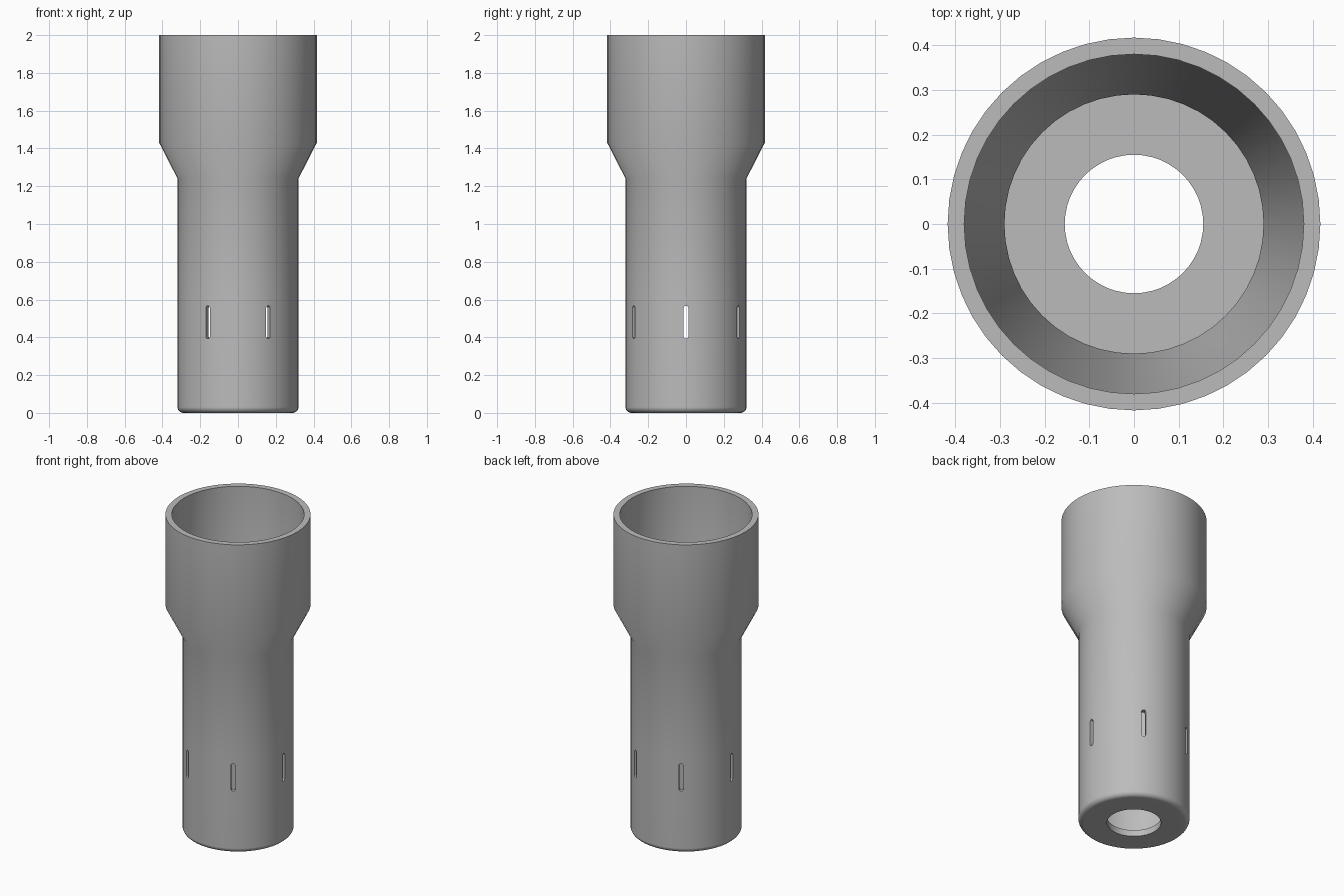
import bpy
import bmesh
from math import cos, sin, pi, radians
from mathutils import Matrix, Vector

if "Cube" in bpy.data.objects:
    bpy.data.objects.remove(bpy.data.objects["Cube"], do_unlink=True)

SEGMENTS = 48

grey = bpy.data.materials.new("plain grey")
grey.use_nodes = True
colour = (0.5, 0.5, 0.5, 1)
grey.diffuse_color = colour
grey.node_tree.nodes["Principled BSDF"].inputs["Base Color"].default_value = colour


def make_object(name, bm):
    bmesh.ops.recalc_face_normals(bm, faces=bm.faces)
    mesh = bpy.data.meshes.new(name)
    bm.to_mesh(mesh)
    bm.free()
    mesh.materials.append(grey)
    obj = bpy.data.objects.new(name, mesh)
    bpy.context.collection.objects.link(obj)
    return obj


def lathe(name, profile):
    """Revolve a closed (radius, height) profile around z."""
    bm = bmesh.new()
    rings = [[bm.verts.new((r * cos(a), r * sin(a), z)) for r, z in profile]
             for a in (2 * pi * i / SEGMENTS for i in range(SEGMENTS))]
    count = len(profile)
    for i in range(SEGMENTS):
        here, there = rings[i], rings[(i + 1) % SEGMENTS]
        for j in range(count):
            k = (j + 1) % count
            bm.faces.new((here[j], there[j], there[k], here[k]))
    return make_object(name, bm)


# Stepped tube with a filleted foot, a flared socket and a drilled floor
fillet = 0.03
foot = [(0.32 - fillet + fillet * sin(a), fillet - fillet * cos(a))
        for a in (radians(18 * i) for i in range(6))]
outer = [(0.155, 0)] + foot + [(0.32, 0.36), (0.32, 0.6), (0.32, 1.24),
                               (0.417, 1.43), (0.417, 2)]
inner = [(0.38, 2), (0.38, 1.42), (0.29, 1.24), (0.29, 0.6), (0.29, 0.36),
         (0.29, 0.04), (0.155, 0.04)]
body = lathe("adapter_tube", outer + inner)

# Six round-ended slots around the lower tube
bm = bmesh.new()
half_width, half_straight, mid = 0.0125, 0.075, 0.48
outline = []
for side in (1, -1):
    for i in range(7):
        a = pi * i / 6 + (0 if side > 0 else pi)
        outline.append((half_width * cos(a), mid + side * half_straight + half_width * sin(a)))
for n in range(6):
    turn = Matrix.Rotation(n * pi / 3, 4, 'Z')
    near, far = [[bm.verts.new(turn @ Vector((r, y, z))) for y, z in outline]
                 for r in (0.25, 0.37)]
    bm.faces.new(near)
    bm.faces.new(far)
    for j in range(len(outline)):
        k = (j + 1) % len(outline)
        bm.faces.new((near[j], near[k], far[k], far[j]))
cutter = make_object("slot_cutter", bm)
cutter.hide_render = True

bpy.context.view_layer.objects.active = body
body.select_set(True)
cut = body.modifiers.new("slots", 'BOOLEAN')
cut.operation = 'DIFFERENCE'
cut.solver = 'EXACT'
cut.object = cutter
bpy.ops.object.modifier_apply(modifier=cut.name)
bpy.data.objects.remove(cutter, do_unlink=True)

# Smooth walls, crisp rims
bpy.ops.object.shade_smooth_by_angle(angle=radians(30))
weighted = body.modifiers.new("weighted_normals", 'WEIGHTED_NORMAL')
weighted.keep_sharp = True
